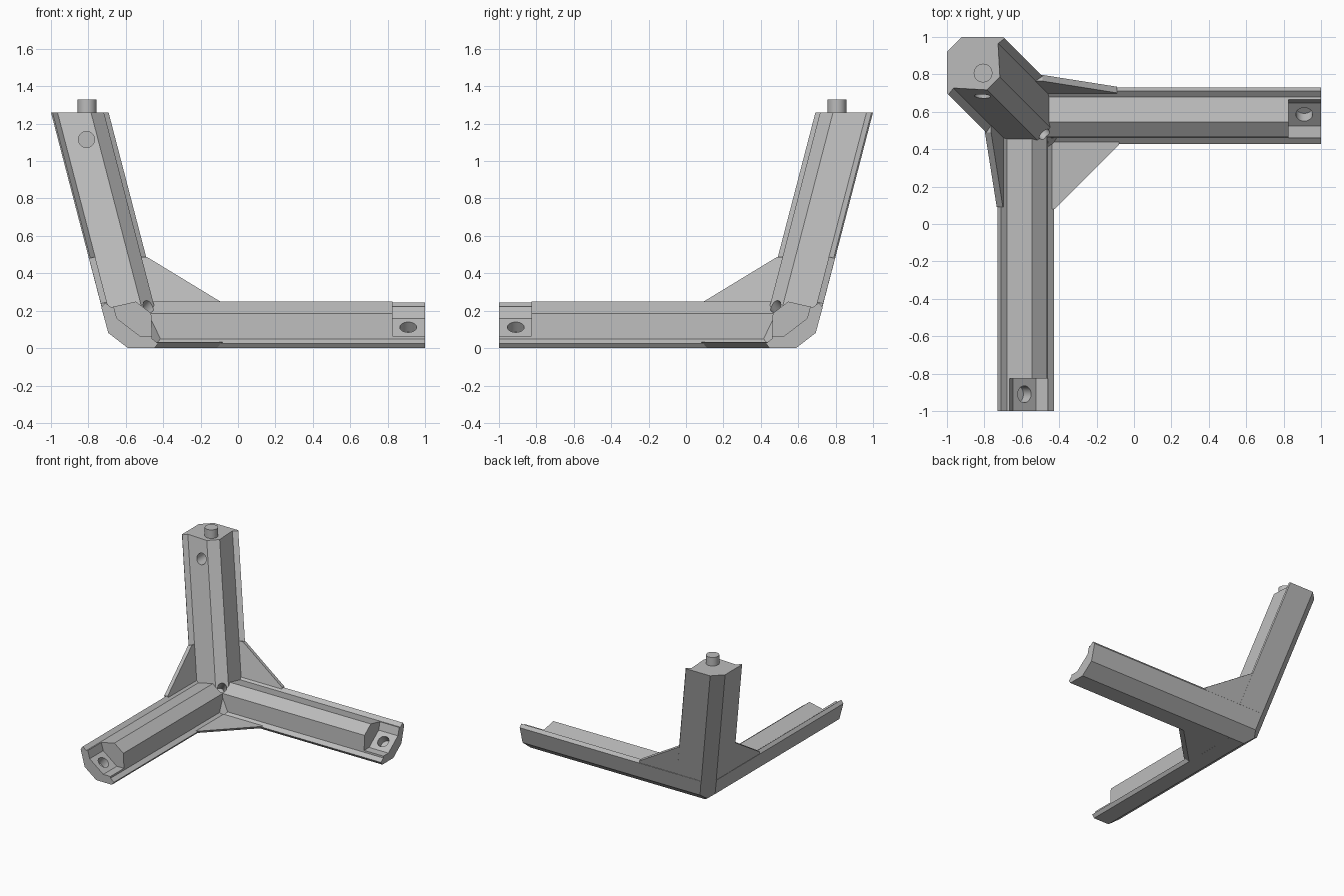
import bpy, bmesh, math
from mathutils import Vector

cube = bpy.data.objects.get("Cube")
if cube:
    bpy.data.objects.remove(cube, do_unlink=True)

LEAN = 0.26                      # outward lean of the upright arm
TOP = 1.26
TILT = math.radians(37.5)        # roll of the level arm's section
S = Vector((0, math.cos(TILT), math.sin(TILT)))
T = Vector((0, -math.sin(TILT), math.cos(TILT)))
CENTRE = S * 0.533


def swap(v):
    """Reflect across the vertical diagonal plane."""
    return Vector((-v[1], -v[0], v[2]))


def level(x, s, t):
    """Point in the section of the level arm."""
    return Vector((x, 0, 0)) + CENTRE + S * s + T * t


def both(half):
    """Close a half section by mirroring it."""
    return half + [(-s, t) for s, t in reversed(half)]


def loft(name, ring_a, ring_b, clips=(), mirrored=False):
    """Solid between two matching rings, trimmed by outer planes."""
    bm = bmesh.new()
    f = swap if mirrored else Vector
    a = [bm.verts.new(f(p)) for p in ring_a]
    b = [bm.verts.new(f(p)) for p in ring_b]
    bm.faces.new(a)
    bm.faces.new(b)
    for i in range(len(a)):
        j = (i + 1) % len(a)
        bm.faces.new((a[i], a[j], b[j], b[i]))
    for point, normal in clips:
        cut = bmesh.ops.bisect_plane(
            bm, geom=bm.verts[:] + bm.edges[:] + bm.faces[:],
            plane_co=f(point), plane_no=f(normal), clear_outer=True)
        edges = [e for e in cut["geom_cut"] if isinstance(e, bmesh.types.BMEdge)]
        if edges:
            bmesh.ops.contextual_create(bm, geom=edges)
    bmesh.ops.recalc_face_normals(bm, faces=bm.faces[:])
    mesh = bpy.data.meshes.new(name)
    bm.to_mesh(mesh)
    bm.free()
    obj = bpy.data.objects.new(name, mesh)
    bpy.context.collection.objects.link(obj)
    return obj


def rod(name, start, end, radius, mirrored=False):
    """Round bar between two points."""
    start, end = Vector(start), Vector(end)
    axis = (end - start).normalized()
    u = axis.orthogonal().normalized()
    w = axis.cross(u)
    ring = [radius * (u * math.cos(i * math.tau / 32) + w * math.sin(i * math.tau / 32))
            for i in range(32)]
    return loft(name, [start + r for r in ring], [end + r for r in ring], (), mirrored)


# Outer planes that trim the corner
floor = ((0, 0, 0), (0, 0, -1))
chamfer = (level(0, 0, -0.358), -T)
chamfer_swap = (swap(chamfer[0]), swap(chamfer[1]))
left_side = ((-0.693, 0, 0.081), (-1, 0, -LEAN))
spine = ((-0.96, 0.96, TOP), (-1, 1, -2 * LEAN))

parts, cutters = [], []

# Level arms, with notched and drilled ends
arm = both([(0.0665, -0.358), (0.179, -0.272), (0.179, -0.24),
            (0.139, -0.24), (0.0515, -0.135)])
notch = both([(0.078, -0.268), (0.3, -0.098), (0.3, 0.1)])
for side, m in (("left", False), ("front", True)):
    parts.append(loft(side + "_arm", [level(-1.2, *p) for p in arm],
                      [level(1, *p) for p in arm],
                      (left_side, chamfer_swap, spine), m))
    cutters.append(loft(side + "_notch", [level(0.825, *p) for p in notch],
                        [level(1.1, *p) for p in notch], (), m))
    cutters.append(rod(side + "_screw_hole", level(0.91, 0, -0.335),
                       level(0.91, 0, -0.2), 0.045, m))

# Upright arm, leaning outward
half = [(-0.92, 1), (-0.70, 1), (-0.692, 0.992), (-0.727, 0.965), (-0.717, 0.786)]
section = half + [(-y, -x) for x, y in reversed(half)]
drop = TOP + 0.1
parts.append(loft("upright_arm", [(x, y, TOP) for x, y in section],
                  [(x + LEAN * drop, y - LEAN * drop, -0.1) for x, y in section],
                  (floor, chamfer, chamfer_swap)))

# Floor gusset with an undercut edge
parts.append(loft("floor_gusset",
                  [(-0.11, 0.45, 0), (-0.45, 0.11, 0), (-0.55, 0.11, 0),
                   (-0.55, 0.55, 0), (-0.11, 0.55, 0)],
                  [(-0.08, 0.425, 0.033), (-0.425, 0.08, 0.033), (-0.55, 0.08, 0.033),
                   (-0.55, 0.55, 0.033), (-0.08, 0.55, 0.033)]))

# Gussets between the upright arm and each level arm
web = [(-0.09, 0.238), (-0.488, 0.48), (-0.56, 0.48), (-0.56, 0.15), (-0.09, 0.15)]
outer = [Vector((x, 0.693 + LEAN * (z - 0.081), z)) for x, z in web]
inner = [p + Vector((0, -0.033, 0.008)) for p in outer]
for side, m in (("back", False), ("right", True)):
    parts.append(loft(side + "_gusset", outer, inner, (), m))

# Locating peg, side hole and corner hole
parts.append(rod("peg", (-0.807, 0.807, 1.2), (-0.807, 0.807, 1.33), 0.05))
cutters.append(rod("side_hole", (-0.81, 0.55, 1.115), (-0.81, 0.85, 1.115), 0.043))
cutters.append(rod("corner_hole", (-0.56, 0.56, 0.13), (-0.36, 0.36, 0.36), 0.034))

# Join the parts and cut the holes
bracket = parts[0]
for obj in parts[1:] + cutters:
    mod = bracket.modifiers.new(obj.name, "BOOLEAN")
    mod.operation = "DIFFERENCE" if obj in cutters else "UNION"
    mod.solver = "EXACT"
    mod.object = obj
    obj.hide_render = True
bpy.context.view_layer.update()
graph = bpy.context.evaluated_depsgraph_get()
mesh = bpy.data.meshes.new_from_object(bracket.evaluated_get(graph))
bracket.modifiers.clear()
bracket.data = mesh
bracket.name = mesh.name = "corner_bracket"
for obj in parts[1:] + cutters:
    bpy.data.objects.remove(obj, do_unlink=True)

# Plain grey finish
grey = bpy.data.materials.new("plain_grey")
grey.use_nodes = True
colour = (0.5, 0.5, 0.5, 1)
grey.diffuse_color = colour
grey.node_tree.nodes["Principled BSDF"].inputs["Base Color"].default_value = colour
mesh.materials.clear()
mesh.materials.append(grey)
for poly in mesh.polygons:
    poly.material_index = 0

bpy.ops.object.select_all(action="DESELECT")
bracket.select_set(True)
bpy.context.view_layer.objects.active = bracket
bpy.ops.object.shade_smooth_by_angle(angle=math.radians(12))
